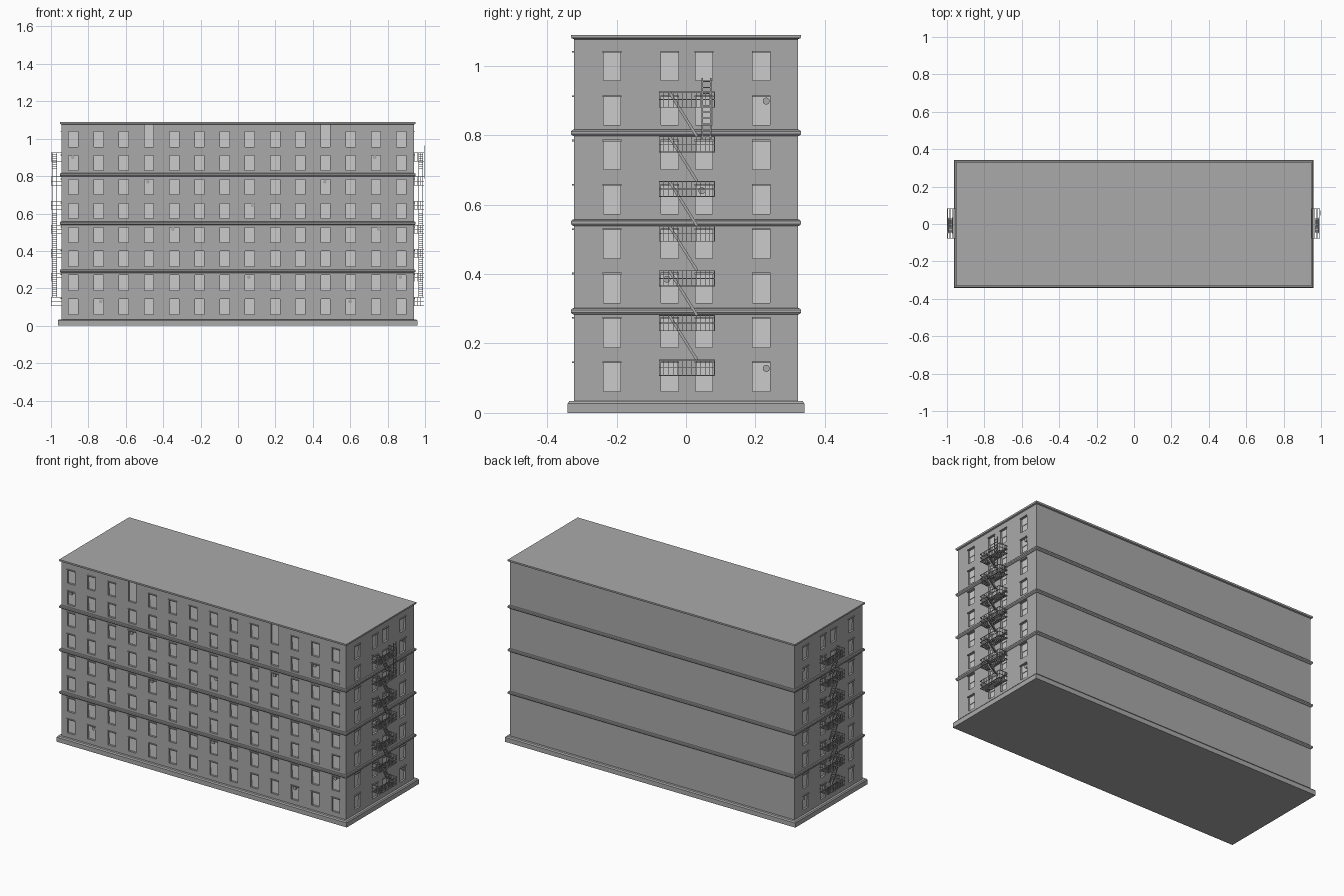
import bpy, bmesh
from mathutils import Vector

if "Cube" in bpy.data.objects:
    bpy.data.objects.remove(bpy.data.objects["Cube"])

CX, HX, HY, TOP = -0.002, 0.942, 0.322, 1.08
stone = bpy.data.materials.new("dark_grey")
stone.diffuse_color = (0.4, 0.4, 0.4, 1)
stone.use_nodes = True
stone.node_tree.nodes["Principled BSDF"].inputs["Base Color"].default_value = stone.diffuse_color


def finish(name, bm, mat=stone):
    me = bpy.data.meshes.new(name)
    bm.to_mesh(me)
    bm.free()
    ob = bpy.data.objects.new(name, me)
    bpy.context.collection.objects.link(ob)
    if mat:
        me.materials.append(mat)
    return ob


def quad(bm, pts, n):
    f = bm.faces.new([bm.verts.new(p) for p in pts])
    f.normal_update()
    if f.normal.dot(n) < 0:
        f.normal_flip()


def beam(bm, a, b, w, h=None):
    """Square bar from a to b."""
    a, b = Vector(a), Vector(b)
    d = (b - a).normalized()
    s = d.cross(Vector((0, 0, 1)) if abs(d.z) < 0.95 else Vector((0, 1, 0))).normalized()
    t = s.cross(d)
    s, t = s * w / 2, t * (h or w) / 2
    r = [[bm.verts.new(p + o) for o in (s + t, t - s, -s - t, s - t)] for p in (a, b)]
    faces = [bm.faces.new(r[0]), bm.faces.new(r[1][::-1])]
    for i in range(4):
        j = (i + 1) % 4
        faces.append(bm.faces.new((r[0][i], r[1][i], r[1][j], r[0][j])))
    bmesh.ops.recalc_face_normals(bm, faces=faces)


def moulding(name, prof):
    """Solid rectangle lofted through (overhang, z) steps."""
    bm = bmesh.new()
    rings = [[bm.verts.new((CX + sx * (HX + o), sy * (HY + o), z))
              for sx, sy in ((-1, -1), (1, -1), (1, 1), (-1, 1))] for o, z in prof]
    bm.faces.new(rings[0][::-1])
    bm.faces.new(rings[-1])
    for a, b in zip(rings, rings[1:]):
        for i in range(4):
            j = (i + 1) % 4
            bm.faces.new((a[i], a[j], b[j], b[i]))
    finish(name, bm)


# plinth, string courses, cornice with flat roof
moulding("plinth", [(0.019, 0), (0.019, 0.027), (0.014, 0.034)])
for i, z in enumerate((0.293, 0.548, 0.807)):
    moulding(f"string_course_{i + 1}", [(0, z - 0.010), (0.006, z - 0.008), (0.009, z - 0.004),
                                        (0.009, z + 0.004), (0.006, z + 0.008), (0, z + 0.009)])
moulding("cornice_roof", [(0, 1.076), (0.008, 1.079), (0.009, 1.082), (0.009, 1.089)])

# walls with recessed window openings
W, D = 0.025, 0.012
rows = [(0.061 + 0.128 * r, 0.146 + 0.1277 * r) for r in range(8)]
zcuts = [0.0] + [z for r in rows for z in r] + [TOP]
front_cols = [-0.880 + 0.1348 * i for i in range(14)]
side_cols = [-0.213, -0.047, 0.052, 0.217]
TALL = (3, 10)
walls, panes, lintels, fans = (bmesh.new() for _ in range(4))


def facade(cols, lo, hi, P, n, tall=(), vents=()):
    """P(u, z, d) maps wall coordinates to space, d outwards."""
    n = Vector(n)
    ucuts = [lo] + [c + s for c in cols for s in (-W, W)] + [hi]
    for i in range(len(ucuts) - 1):
        for k in range(len(zcuts) - 1):
            is_tall = i % 2 and i // 2 in tall
            if i % 2 and (k % 2 or (is_tall and k == 16)):
                continue
            u0, u1, z0, z1 = ucuts[i], ucuts[i + 1], zcuts[k], zcuts[k + 1]
            quad(walls, [P(u0, z0, 0), P(u1, z0, 0), P(u1, z1, 0), P(u0, z1, 0)], n)
    for ci, c in enumerate(cols):
        for ri, (z0, z1) in enumerate(rows):
            if ri == 7 and ci in tall:
                z1 = TOP - 0.003
            a, b, m = c - W, c + W, (z0 + z1) / 2
            corners = [(a, z0), (b, z0), (b, z1), (a, z1)]
            mid = P(c, m, -D / 2)
            for q in range(4):
                (p, r), (s, t) = corners[q], corners[(q + 1) % 4]
                pts = [P(p, r, 0), P(s, t, 0), P(s, t, -D), P(p, r, -D)]
                quad(walls, pts, mid - sum(pts, Vector()) / 4)
            # double sash: upper pane in front of lower pane
            quad(panes, [P(a, z0, -D), P(b, z0, -D), P(b, m, -D), P(a, m, -D)], n)
            e = -D + 0.003
            quad(panes, [P(a, m, e), P(b, m, e), P(b, z1, e), P(a, z1, e)], n)
            quad(panes, [P(a, m, e), P(b, m, e), P(b, m, -D), P(a, m, -D)], Vector((0, 0, -1)))
            if not (ri == 7 and ci in tall):
                beam(lintels, P(a - 0.002, z1, 0.001), P(b + 0.002, z1, 0.001), 0.010, 0.005)
    # round vent fans in some upper panes
    for u, z in vents:
        rot = n.to_track_quat('Z', 'Y').to_matrix().to_4x4()
        rot.translation = P(u, z, -0.006)
        bmesh.ops.create_cone(fans, cap_ends=True, segments=16, radius1=0.010,
                              radius2=0.010, depth=0.010, matrix=rot)


def P_front(u, z, d): return Vector((u, -HY - d, z))
def P_right(u, z, d): return Vector((CX + HX + d, u, z))
def P_left(u, z, d): return Vector((CX - HX - d, u, z))


front_vents = [(-0.883, 0.9), (0.731, 0.9), (-0.482, 0.77), (0.465, 0.77), (0.078, 0.645),
               (-0.348, 0.517), (0.753, 0.517), (0.058, 0.26), (0.867, 0.26),
               (-0.733, 0.13), (0.599, 0.13)]
side_vents = [(0.231, 0.898), (0.046, 0.64), (-0.055, 0.385), (0.231, 0.128)]
facade(front_cols, CX - HX, CX + HX, P_front, (0, -1, 0), TALL, front_vents)
facade(side_cols, -HY, HY, P_right, (1, 0, 0), (), side_vents)
facade(side_cols, -HY, HY, P_left, (-1, 0, 0), (), side_vents)
quad(walls, [(CX - HX, HY, 0), (CX + HX, HY, 0), (CX + HX, HY, TOP), (CX - HX, HY, TOP)],
     Vector((0, 1, 0)))
bmesh.ops.remove_doubles(walls, verts=walls.verts, dist=1e-5)
finish("walls", walls)
finish("window_panes", panes, None)
finish("window_lintels", lintels)
finish("vent_fans", fans)


# fire escapes on both ends
def fire_escape(name, P):
    bm = bmesh.new()
    y0, y1, out, t = -0.077, 0.082, 0.0545, 0.0024
    for k in range(7):
        lo = 0.108 + 0.1287 * k
        hi = lo + 0.044
        # rails around three sides
        for z in (lo, lo + 0.022, hi):
            beam(bm, P(y0, z, out), P(y1, z, out), t)
            for y in (y0, y1):
                beam(bm, P(y, z, 0), P(y, z, out), t)
        # balusters
        for i in range(13):
            y = y0 + (y1 - y0) * i / 12
            beam(bm, P(y, lo, out), P(y, hi, out), 0.0016)
        for y in (y0, y1):
            for d in (0.002, 0.018, 0.034):
                beam(bm, P(y, lo, d), P(y, hi, d), 0.0016)
        # grated deck
        for i in range(7):
            d = 0.003 + 0.008 * i
            beam(bm, P(y0, lo, d), P(y1, lo, d), 0.0035, 0.002)
        # stair down to the next platform
        if k:
            a, b = (-0.048, hi), (0.032, hi - 0.1287)
            for d in (0.026, 0.048):
                beam(bm, P(*a, d), P(*b, d), 0.0025, 0.008)
            for i in range(1, 12):
                y = a[0] + (b[0] - a[0]) * i / 12
                z = a[1] + (b[1] - a[1]) * i / 12
                beam(bm, P(y, z, 0.026), P(y, z, 0.048), 0.006, 0.002)
    finish(name, bm)


fire_escape("fire_escape_right", P_right)
fire_escape("fire_escape_left", P_left)

# upper ladder on the right end
bm = bmesh.new()
for y in (0.047, 0.071):
    beam(bm, P_right(y, 0.788, 0.058), P_right(y, 0.965, 0.058), 0.004)
for i in range(10):
    z = 0.797 + 0.0175 * i
    beam(bm, P_right(0.047, z, 0.058), P_right(0.071, z, 0.058), 0.003)
finish("upper_ladder", bm)
